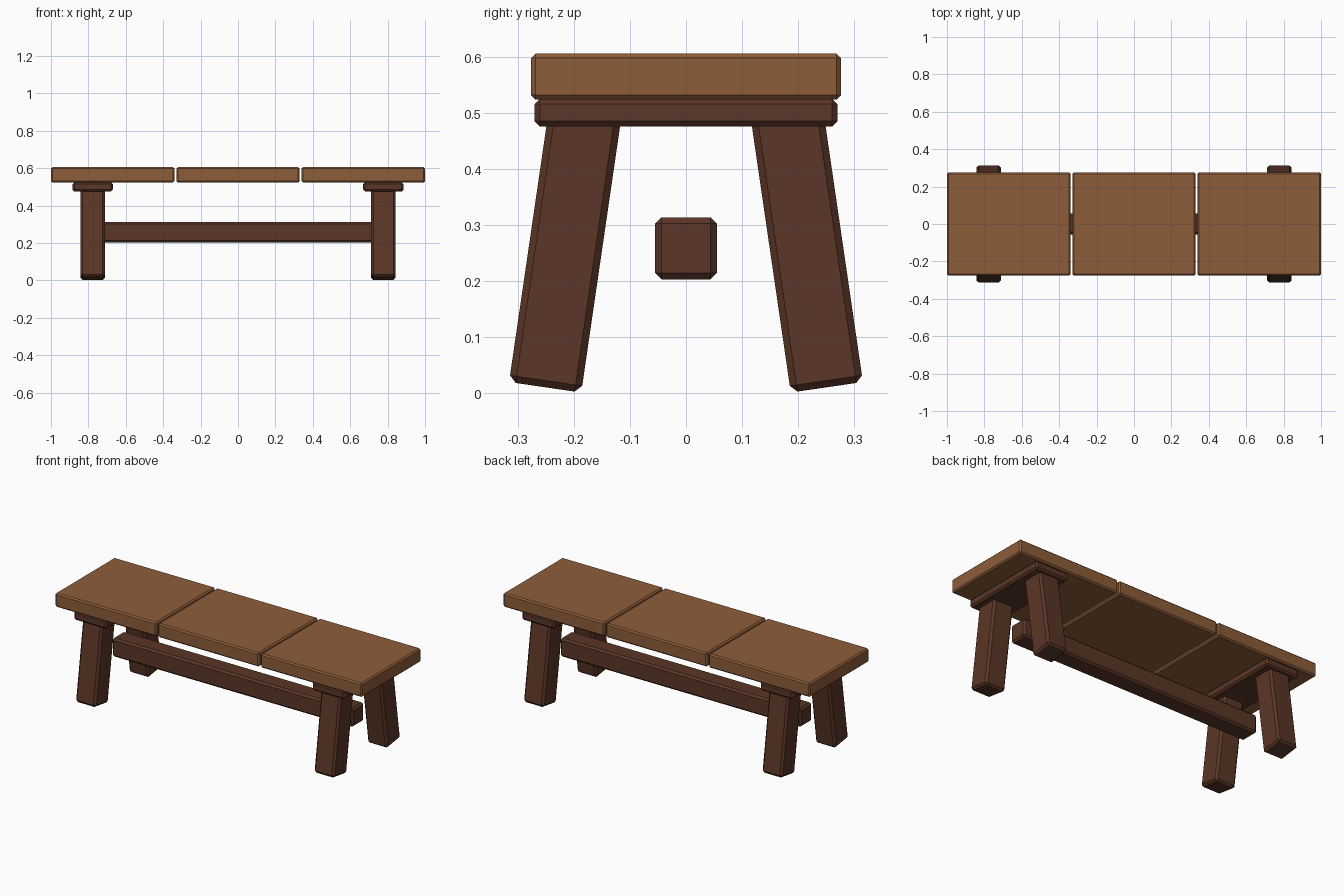
import bpy
import math

if "Cube" in bpy.data.objects:
    bpy.data.objects.remove(bpy.data.objects["Cube"])


def material(name, color):
    m = bpy.data.materials.new(name)
    m.diffuse_color = (*color, 1)
    m.use_nodes = True
    m.node_tree.nodes["Principled BSDF"].inputs["Base Color"].default_value = m.diffuse_color
    return m


light_wood = material("light_wood", (0.27, 0.11, 0.042))
dark_wood = material("dark_wood", (0.105, 0.037, 0.02))


def beam(name, center, size, mat, bevel, tilt=0.0):
    """Chamfered timber block, optionally tilted about x."""
    bpy.ops.mesh.primitive_cube_add(size=1, location=center)
    ob = bpy.context.object
    ob.name = name
    ob.scale = size
    bpy.ops.object.transform_apply(location=False, rotation=False, scale=True)
    ob.rotation_euler.x = tilt
    mod = ob.modifiers.new("chamfer", 'BEVEL')
    mod.width = bevel
    mod.segments = 1
    ob.data.materials.append(mat)
    return ob


# Seat: three boards with narrow gaps
for i, side in enumerate(("left", "middle", "right")):
    beam(f"seat_board_{side}", ((i - 1) * 0.67, 0, 0.564), (0.66, 0.553, 0.082), light_wood, 0.008)

# Splayed legs: the foot is set out and the leg leans in to the cleat
TILT = math.radians(8.3)
LENGTH = 0.49
leg_y = 0.251 - math.sin(TILT) * LENGTH / 2
leg_z = 0.0105 + math.cos(TILT) * LENGTH / 2

for sx, side in ((-1, "left"), (1, "right")):
    # Cleat under the seat
    beam(f"cleat_{side}", (sx * 0.777, 0, 0.5), (0.215, 0.54, 0.05), dark_wood, 0.01)
    for sy, end in ((-1, "front"), (1, "back")):
        beam(f"{end}_leg_{side}", (sx * 0.777, sy * leg_y, leg_z),
             (0.131, 0.13, LENGTH), dark_wood, 0.012, sy * TILT)

# Long stretcher between the leg pairs
beam("stretcher", (0, 0, 0.258), (1.57, 0.11, 0.11), dark_wood, 0.011)
